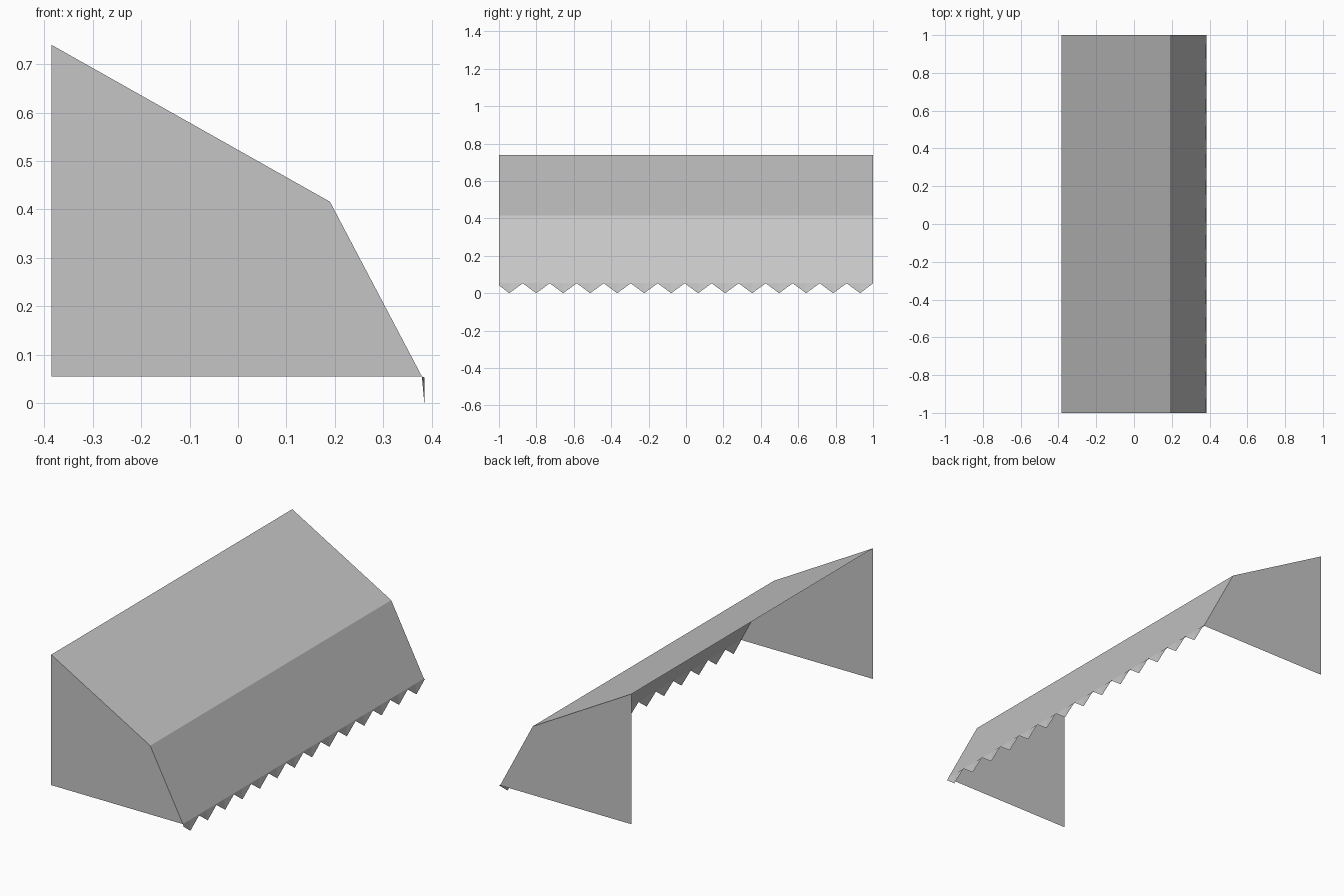
import bpy

cube = bpy.data.objects.get("Cube")
if cube:
    bpy.data.objects.remove(cube, do_unlink=True)

# One plain canvas colour
canvas = bpy.data.materials.new("canvas_grey")
canvas.use_nodes = True
colour = (0.56, 0.56, 0.56, 1)
canvas.diffuse_color = colour
canvas.node_tree.nodes["Principled BSDF"].inputs["Base Color"].default_value = colour


def sheet(name, verts, faces):
    mesh = bpy.data.meshes.new(name)
    mesh.from_pydata(verts, [], faces)
    mesh.materials.append(canvas)
    obj = bpy.data.objects.new(name, mesh)
    bpy.context.collection.objects.link(obj)
    return obj


# Cross-section of the awning, as (x, z)
BACK, EAVE, HEM = -0.385, 0.38, 0.385
BASE = 0.055
top, ridge, eave, foot = (BACK, 0.74), (0.19, 0.416), (EAVE, BASE), (BACK, BASE)


def slope(name, upper, lower):
    (xa, za), (xb, zb) = upper, lower
    sheet(name, [(xa, -1, za), (xb, -1, zb), (xb, 1, zb), (xa, 1, za)], [(0, 1, 2, 3)])


# Sloping canvas panels
slope("upper_slope", top, ridge)
slope("lower_slope", ridge, eave)

# End panels
for name, y, order in (("front_end_panel", -1, (0, 1, 2, 3)),
                       ("back_end_panel", 1, (3, 2, 1, 0))):
    sheet(name, [(x, y, z) for x, z in (foot, eave, ridge, top)], [order])

# Zigzag valance hanging from the eave
TEETH, PITCH, FIRST = 14, 0.1443, -0.945
hem = [(-1, 0.042)]
for i in range(TEETH):
    tip = FIRST + i * PITCH
    hem += [(tip, 0), (min(tip + PITCH / 2, 1), BASE - 0.002)]
verts = []
for y, z in hem:
    verts += [(EAVE, y, BASE), (HEM, y, z)]
faces = [(2 * i, 2 * i + 1, 2 * i + 3, 2 * i + 2) for i in range(len(hem) - 1)]
sheet("zigzag_valance", verts, faces)
